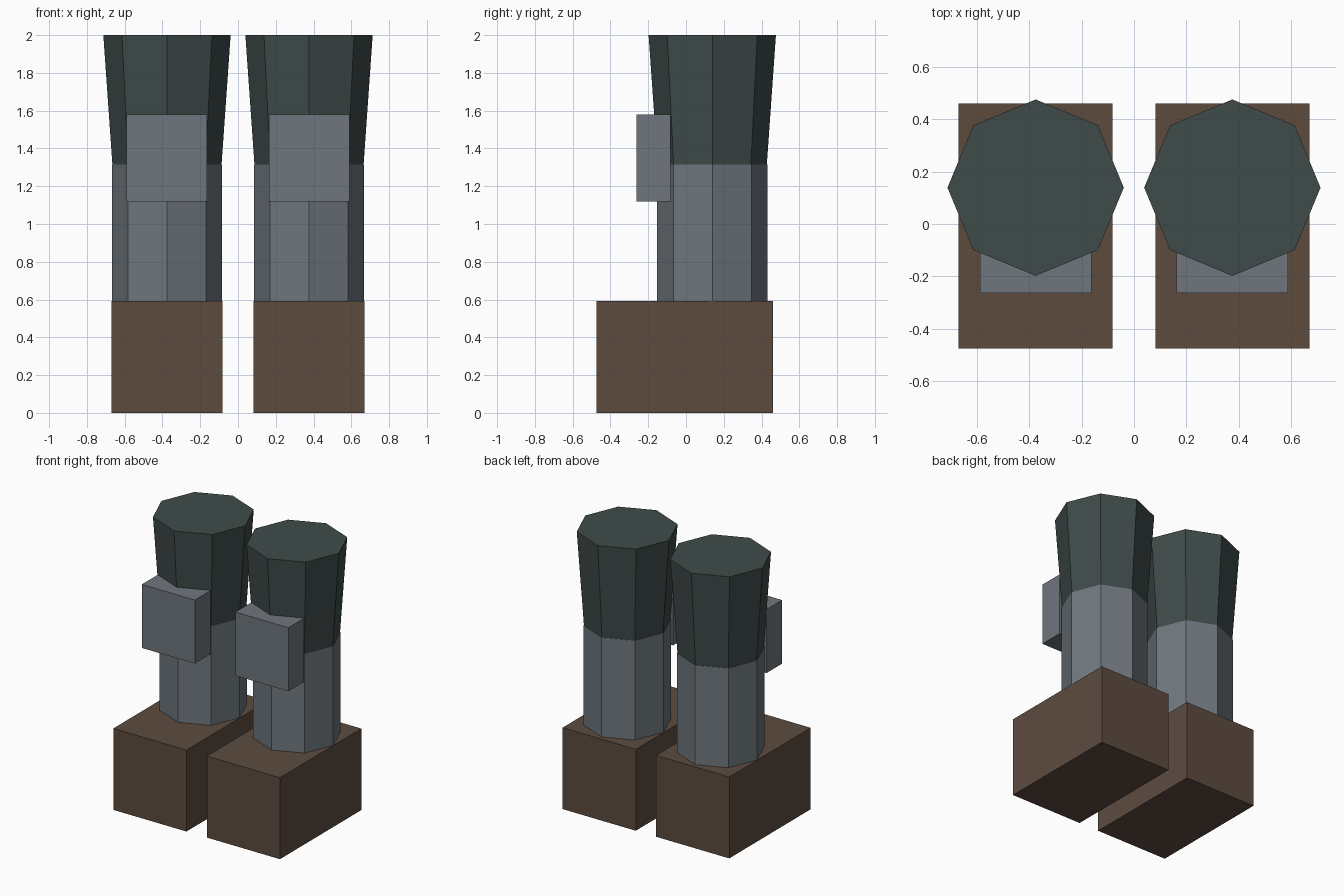
import bpy, math

if "Cube" in bpy.data.objects:
    bpy.data.objects.remove(bpy.data.objects["Cube"])


def material(name, rgb):
    m = bpy.data.materials.new(name)
    lin = [((c / 255 + 0.055) / 1.055) ** 2.4 for c in rgb]
    m.diffuse_color = (*lin, 1)
    m.use_nodes = True
    m.node_tree.nodes["Principled BSDF"].inputs["Base Color"].default_value = m.diffuse_color
    return m


BROWN = material("brown leather", (93, 75, 63))
GREY = material("steel grey", (110, 118, 125))
GREEN = material("dark green cloth", (62, 75, 73))


def box(name, lo, hi, mat):
    bpy.ops.mesh.primitive_cube_add(size=1, location=[(a + b) / 2 for a, b in zip(lo, hi)])
    ob = bpy.context.object
    ob.scale = [b - a for a, b in zip(lo, hi)]
    bpy.ops.object.transform_apply(location=False, rotation=False, scale=True)
    ob.name = name
    ob.data.materials.append(mat)


def octagon(name, x, y, z0, z1, r0, r1, mat):
    bpy.ops.mesh.primitive_cone_add(vertices=8, radius1=r0, radius2=r1, depth=z1 - z0,
                                    location=(x, y, (z0 + z1) / 2))
    ob = bpy.context.object
    ob.name = name
    ob.data.materials.append(mat)


for side, s in (("left", 1), ("right", -1)):
    x = 0.376 * s
    # blocky boot
    box(side + "_boot", (x - 0.294, -0.475, 0), (x + 0.294, 0.46, 0.592), BROWN)
    # straight shin and flared thigh
    octagon(side + "_shin", x, 0.139, 0.592, 1.315, 0.292, 0.292, GREY)
    octagon(side + "_thigh", x, 0.139, 1.315, 2.0, 0.289, 0.337, GREEN)
    # knee guard plate
    box(side + "_knee_guard", (x - 0.213, -0.263, 1.118), (x + 0.213, -0.083, 1.58), GREY)
